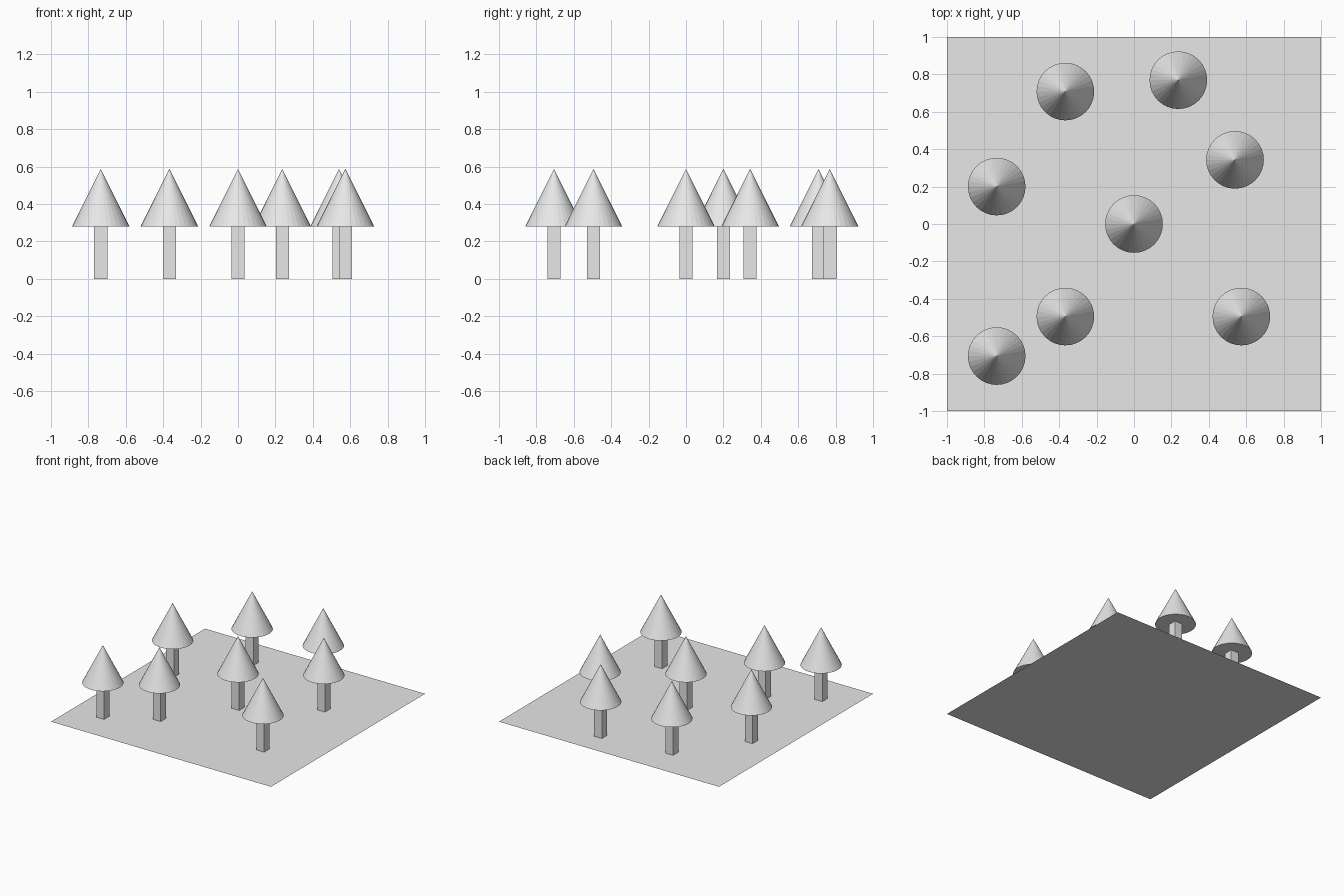
import bpy

cube = bpy.data.objects.get("Cube")
if cube:
    bpy.data.objects.remove(cube, do_unlink=True)

# One plain grey for everything
grey = bpy.data.materials.new("light_grey")
grey.use_nodes = True
grey.diffuse_color = (0.8, 0.8, 0.8, 1)
grey.node_tree.nodes["Principled BSDF"].inputs["Base Color"].default_value = (0.8, 0.8, 0.8, 1)

TRUNK_WIDTH, TRUNK_HEIGHT = 0.07, 0.28
CROWN_RADIUS, CROWN_HEIGHT = 0.154, 0.308


def finish(name):
    obj = bpy.context.object
    obj.name = name
    obj.data.materials.clear()
    obj.data.materials.append(grey)
    return obj


def tree(number, x, y):
    # Square trunk
    bpy.ops.mesh.primitive_cube_add(size=1, location=(x, y, TRUNK_HEIGHT / 2))
    trunk = finish(f"trunk_{number}")
    trunk.scale = (TRUNK_WIDTH, TRUNK_WIDTH, TRUNK_HEIGHT)
    # Faceted cone crown
    bpy.ops.mesh.primitive_cone_add(
        vertices=32, radius1=CROWN_RADIUS, radius2=0, depth=CROWN_HEIGHT,
        location=(x, y, TRUNK_HEIGHT + CROWN_HEIGHT / 2))
    finish(f"crown_{number}")


# Flat ground sheet
bpy.ops.mesh.primitive_plane_add(size=2, location=(0, 0, 0))
finish("ground_sheet")

# Scattered trees
spots = [(0, 0), (-0.367, 0.708), (0.237, 0.769), (0.54, 0.343),
         (-0.734, 0.2), (-0.367, -0.495), (0.574, -0.495), (-0.734, -0.706)]
for number, (x, y) in enumerate(spots, 1):
    tree(number, x, y)
